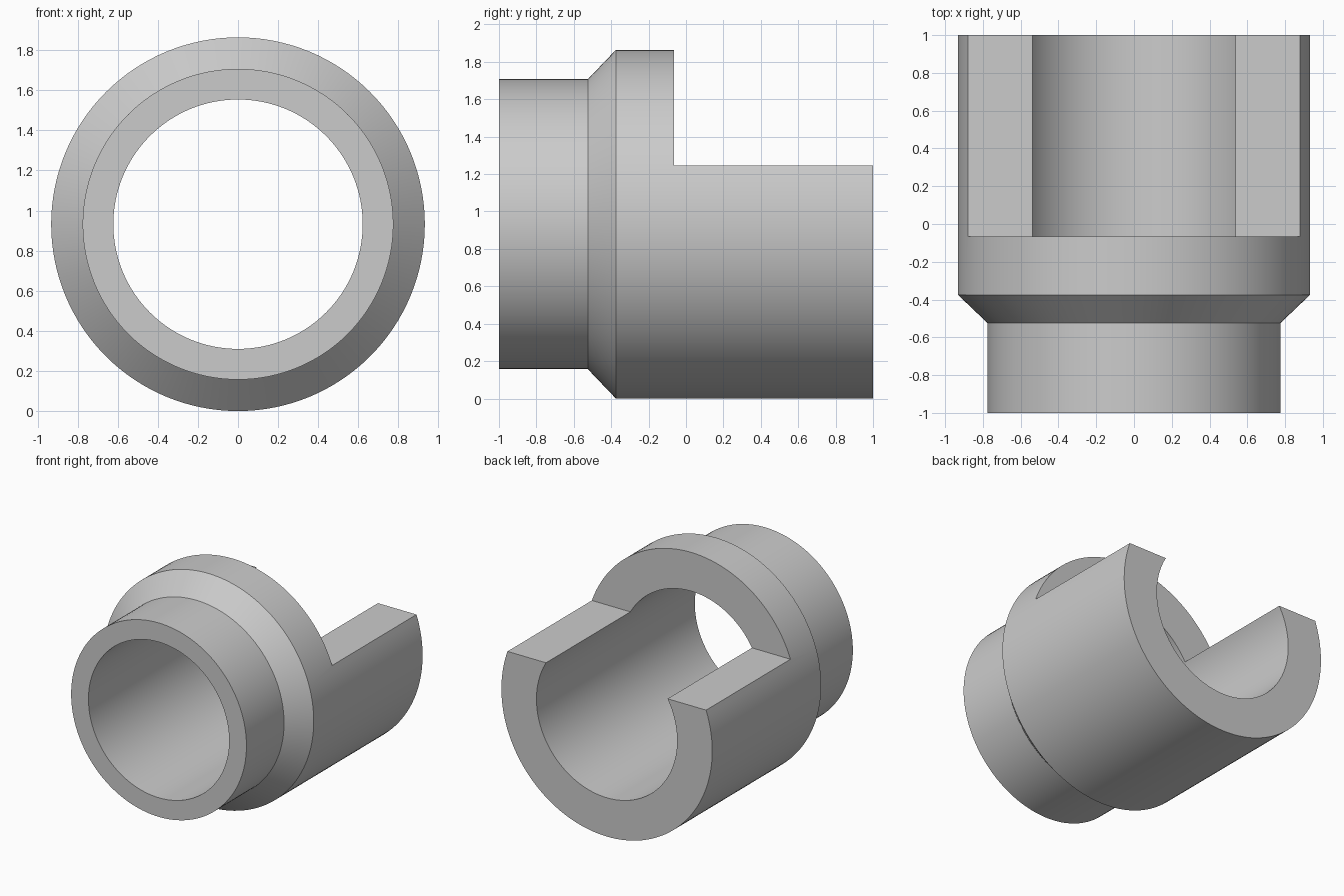
import bpy, bmesh, math
from mathutils import Matrix, Vector

cube = bpy.data.objects.get("Cube")
if cube:
    bpy.data.objects.remove(cube, do_unlink=True)

OUTER, NECK, BORE = 0.932, 0.775, 0.622   # radii
STEP_Y, CUT_Z = -0.065, 1.245             # where the half-open trough starts

grey = bpy.data.materials.new("plain grey")
grey.use_nodes = True
colour = (0.6, 0.6, 0.6, 1.0)
grey.diffuse_color = colour
grey.node_tree.nodes["Principled BSDF"].inputs["Base Color"].default_value = colour


def make_object(name, bm):
    bmesh.ops.recalc_face_normals(bm, faces=bm.faces)
    mesh = bpy.data.meshes.new(name)
    bm.to_mesh(mesh)
    bm.free()
    obj = bpy.data.objects.new(name, mesh)
    bpy.context.collection.objects.link(obj)
    mesh.materials.append(grey)
    return obj


# Stepped sleeve: closed (radius, y) profile turned around the y axis
profile = [(BORE, -1), (NECK, -1), (NECK, -0.525), (OUTER, -0.375), (OUTER, 1), (BORE, 1)]
bm = bmesh.new()
verts = [bm.verts.new((r, y, OUTER)) for r, y in profile]
edges = [bm.edges.new((v, verts[i - 1])) for i, v in enumerate(verts)]
bmesh.ops.spin(bm, geom=verts + edges, cent=(0, 0, OUTER), axis=(0, 1, 0),
               angle=math.tau, steps=128, use_merge=True)
bmesh.ops.remove_doubles(bm, verts=bm.verts, dist=1e-4)
sleeve = make_object("stepped_sleeve", bm)

# Block that opens the top of the rear half
bm = bmesh.new()
bmesh.ops.create_cube(bm, size=2, matrix=Matrix.Translation(Vector((0, STEP_Y + 1.5, CUT_Z + 1)))
                      @ Matrix.Diagonal((1.5, 1.5, 1, 1)))
cutter = make_object("notch_cutter", bm)

notch = sleeve.modifiers.new("notch", "BOOLEAN")
notch.operation = "DIFFERENCE"
notch.solver = "EXACT"
notch.object = cutter

# Apply the cut, drop the cutter, smooth the round walls
bpy.ops.object.select_all(action="DESELECT")
sleeve.select_set(True)
bpy.context.view_layer.objects.active = sleeve
bpy.ops.object.modifier_apply(modifier=notch.name)
bpy.data.objects.remove(cutter, do_unlink=True)
bpy.ops.object.shade_smooth_by_angle(angle=math.radians(30))
